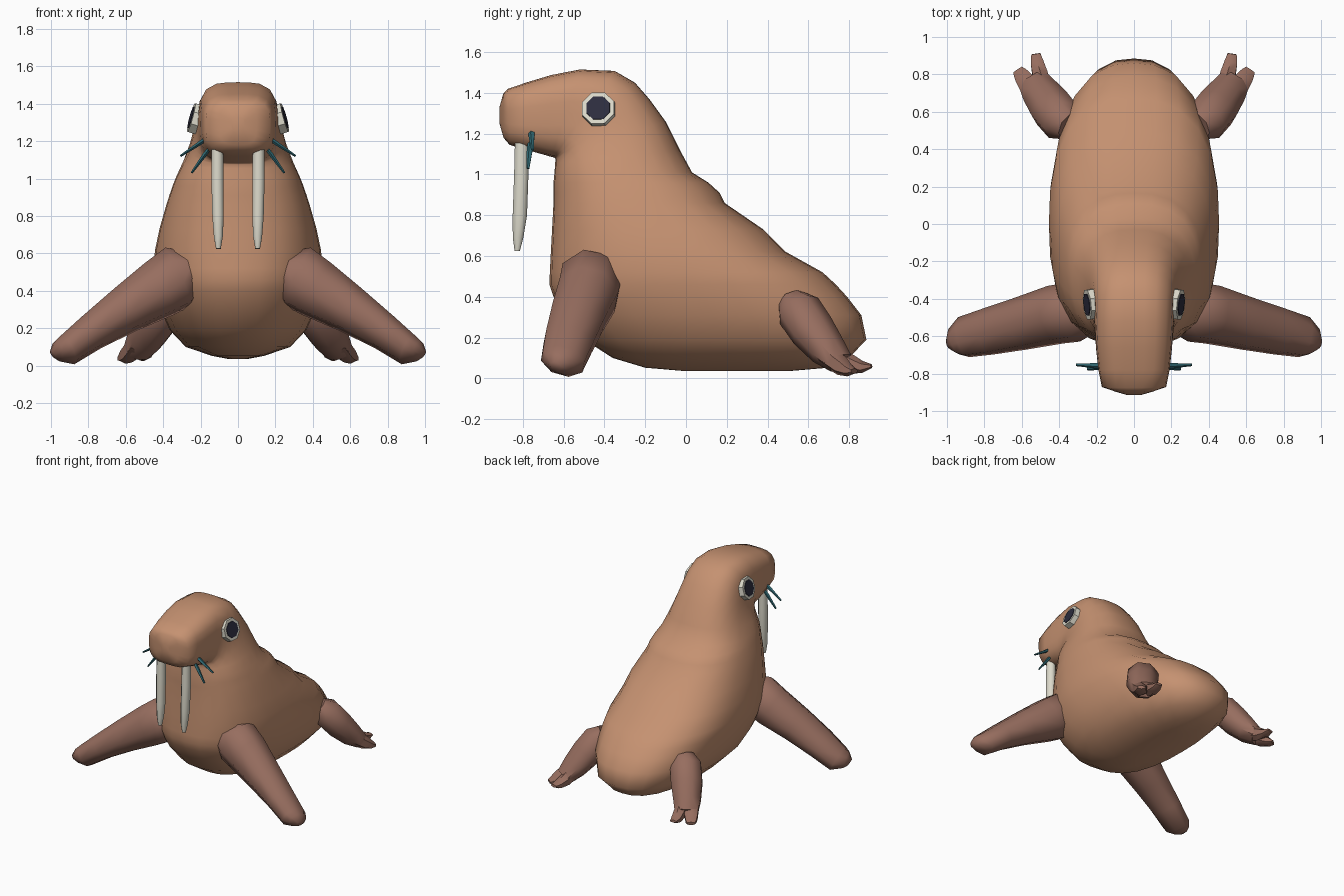
import bpy, bmesh, math
from mathutils import Vector

cube = bpy.data.objects.get("Cube")
if cube:
    bpy.data.objects.remove(cube, do_unlink=True)


def material(name, rgb):
    m = bpy.data.materials.new(name)
    m.use_nodes = True
    m.diffuse_color = (*rgb, 1)
    bsdf = m.node_tree.nodes["Principled BSDF"]
    bsdf.inputs["Base Color"].default_value = (*rgb, 1)
    bsdf.inputs["Roughness"].default_value = 0.8
    return m


TAN = material("tan_skin", (0.56, 0.285, 0.165))
BROWN = material("brown_flipper", (0.31, 0.155, 0.115))
IVORY = material("ivory", (0.72, 0.70, 0.60))
DARK = material("dark_pupil", (0.026, 0.026, 0.048))
TEAL = material("teal_whisker", (0.03, 0.14, 0.17))


def loft(name, rings, mat, mirror=False, angle=50):
    """Skin a list of equal-length rings and cap both ends."""
    bm = bmesh.new()
    rows = [[bm.verts.new(p) for p in ring] for ring in rings]
    n = len(rows[0])
    for a, b in zip(rows, rows[1:]):
        for i in range(n):
            j = (i + 1) % n
            bm.faces.new((a[i], a[j], b[j], b[i]))
    bm.faces.new(rows[0])
    bm.faces.new(rows[-1])
    bmesh.ops.recalc_face_normals(bm, faces=bm.faces)
    me = bpy.data.meshes.new(name)
    bm.to_mesh(me)
    bm.free()
    me.materials.append(mat)
    ob = bpy.data.objects.new(name, me)
    bpy.context.collection.objects.link(ob)
    bpy.ops.object.select_all(action='DESELECT')
    ob.select_set(True)
    bpy.context.view_layer.objects.active = ob
    bpy.ops.object.shade_smooth_by_angle(angle=math.radians(angle))
    if mirror:
        ob.modifiers.new("Mirror", 'MIRROR')
    return ob


def oval(center, u, v, n, power=2.0, turn=0.0):
    """Superellipse ring around center with half axes u and v."""
    pts = []
    for i in range(n):
        t = 2 * math.pi * i / n + turn
        c, s = math.cos(t), math.sin(t)
        k = (abs(c) ** power + abs(s) ** power) ** (-1 / power)
        pts.append(Vector(center) + u * (c * k) + v * (s * k))
    return pts


def limb(name, stations, mat, side=(0, 1, 0), n=8, angle=50):
    """Mirrored tapering tube; stations are (center, half width, half thickness)."""
    cs = [Vector(s[0]) for s in stations]
    rings = []
    for i, (_, w, h) in enumerate(stations):
        t = (cs[min(i + 1, len(cs) - 1)] - cs[max(i - 1, 0)]).normalized()
        u = Vector(side)
        u = (u - t * u.dot(t)).normalized()
        rings.append(oval(cs[i], u * w, t.cross(u) * h, n, 2.0, math.pi / n))
    return loft(name, rings, mat, True, angle)


def hoop(yf, zf, yb, zb, w, power):
    """Body section spanning a front point and a back point."""
    front, back = Vector((0, yf, zf)), Vector((0, yb, zb))
    return oval((front + back) / 2, Vector((w, 0, 0)), (back - front) / 2, 24, power)


# Trunk: level sections as (height, front, back, half width)
trunk = [
    (0.035, 0.00, 0.50, 0.05), (0.052, -0.20, 0.70, 0.14), (0.10, -0.36, 0.80, 0.28),
    (0.19, -0.50, 0.885, 0.365), (0.31, -0.60, 0.86, 0.42), (0.40, -0.65, 0.79, 0.44),
    (0.46, -0.67, 0.735, 0.45), (0.52, -0.668, 0.67, 0.455), (0.62, -0.663, 0.49, 0.443),
    (0.73, -0.657, 0.38, 0.42), (0.86, -0.65, 0.19, 0.383), (0.91, -0.65, 0.165, 0.367),
    (0.96, -0.65, 0.11, 0.35), (1.01, -0.645, 0.03, 0.33)]
# Head: sections fanning around the chin, as (front y, z, back y, z, half width)
head = [
    (-0.642, 1.055, -0.03, 1.12, 0.295), (-0.64, 1.075, -0.10, 1.26, 0.258),
    (-0.642, 1.08, -0.18, 1.37, 0.238), (-0.645, 1.082, -0.25, 1.45, 0.225),
    (-0.65, 1.084, -0.35, 1.508, 0.215), (-0.66, 1.086, -0.52, 1.515, 0.208),
    (-0.69, 1.095, -0.66, 1.488, 0.202), (-0.78, 1.12, -0.78, 1.452, 0.19),
    (-0.865, 1.145, -0.875, 1.42, 0.172), (-0.895, 1.18, -0.897, 1.395, 0.10),
    (-0.915, 1.25, -0.915, 1.33, 0.035)]
rings = [hoop(f, z, b, z, w, 2.5) for z, f, b, w in trunk]
rings += [hoop(*h, min(2.5 + 0.2 * i, 3.5)) for i, h in enumerate(head)]
loft("body_and_head", rings, TAN, angle=75)

# Front flippers
limb("front_flippers", [
    ((0.235, -0.465, 0.495), 0.13, 0.115),
    ((0.32, -0.47, 0.475), 0.162, 0.175),
    ((0.42, -0.485, 0.41), 0.16, 0.163),
    ((0.60, -0.532, 0.30), 0.145, 0.13),
    ((0.78, -0.575, 0.18), 0.13, 0.10),
    ((0.91, -0.605, 0.085), 0.115, 0.085),
    ((0.965, -0.63, 0.078), 0.075, 0.055),
    ((0.99, -0.64, 0.06), 0.03, 0.025)], BROWN, side=(0, 1, -0.2), angle=60)

# Rear flippers, each splitting into two toes
limb("rear_flippers", [
    ((0.34, 0.525, 0.375), 0.085, 0.075),
    ((0.385, 0.555, 0.33), 0.12, 0.112),
    ((0.44, 0.62, 0.235), 0.122, 0.11),
    ((0.495, 0.695, 0.14), 0.107, 0.09),
    ((0.535, 0.76, 0.075), 0.09, 0.06)], BROWN, side=(1, -0.6, 0))
limb("rear_inner_toes", [
    ((0.475, 0.69, 0.13), 0.045, 0.06),
    ((0.503, 0.80, 0.07), 0.047, 0.05),
    ((0.518, 0.865, 0.055), 0.04, 0.03),
    ((0.525, 0.91, 0.06), 0.028, 0.010)], BROWN, side=(1, 0, 0), n=6)
limb("rear_outer_toes", [
    ((0.54, 0.68, 0.12), 0.05, 0.055),
    ((0.58, 0.765, 0.06), 0.055, 0.05),
    ((0.605, 0.80, 0.04), 0.045, 0.032),
    ((0.622, 0.825, 0.035), 0.032, 0.014)], BROWN, side=(1, -0.6, 0), n=6)

# Tusks
limb("tusks", [
    ((0.11, -0.805, 1.20), 0.036, 0.033),
    ((0.11, -0.808, 1.00), 0.038, 0.035),
    ((0.107, -0.815, 0.80), 0.038, 0.033),
    ((0.105, -0.824, 0.69), 0.028, 0.026),
    ((0.105, -0.828, 0.625), 0.014, 0.014)], IVORY)

# Whiskers, two on each side
whiskers = [((0.16, -0.755, 1.22), (0.20, -0.757, 1.192), (0.308, -0.752, 1.12)),
            ((0.15, -0.76, 1.165), (0.18, -0.765, 1.125), (0.248, -0.775, 1.03))]
for i, (a, b, c) in enumerate(whiskers):
    limb(f"whiskers_{i + 1}", [(a, 0.014, 0.010), (b, 0.016, 0.012), (c, 0.008, 0.006)],
         TEAL, n=5)

# Eyes: flat eight-sided ivory discs with a thin dark plate on each
eye = Vector((0.235, -0.43, 1.322))
out = Vector((0.95, -0.10, 0.26)).normalized()


def eye_disc(name, spans, mat):
    limb(name, [(eye + out * d, r, r) for d, r in spans], mat, angle=30)


eye_disc("eye_whites", [(-0.03, 0.087), (0.016, 0.085)], IVORY)
eye_disc("pupils", [(0.014, 0.063), (0.020, 0.062)], DARK)
